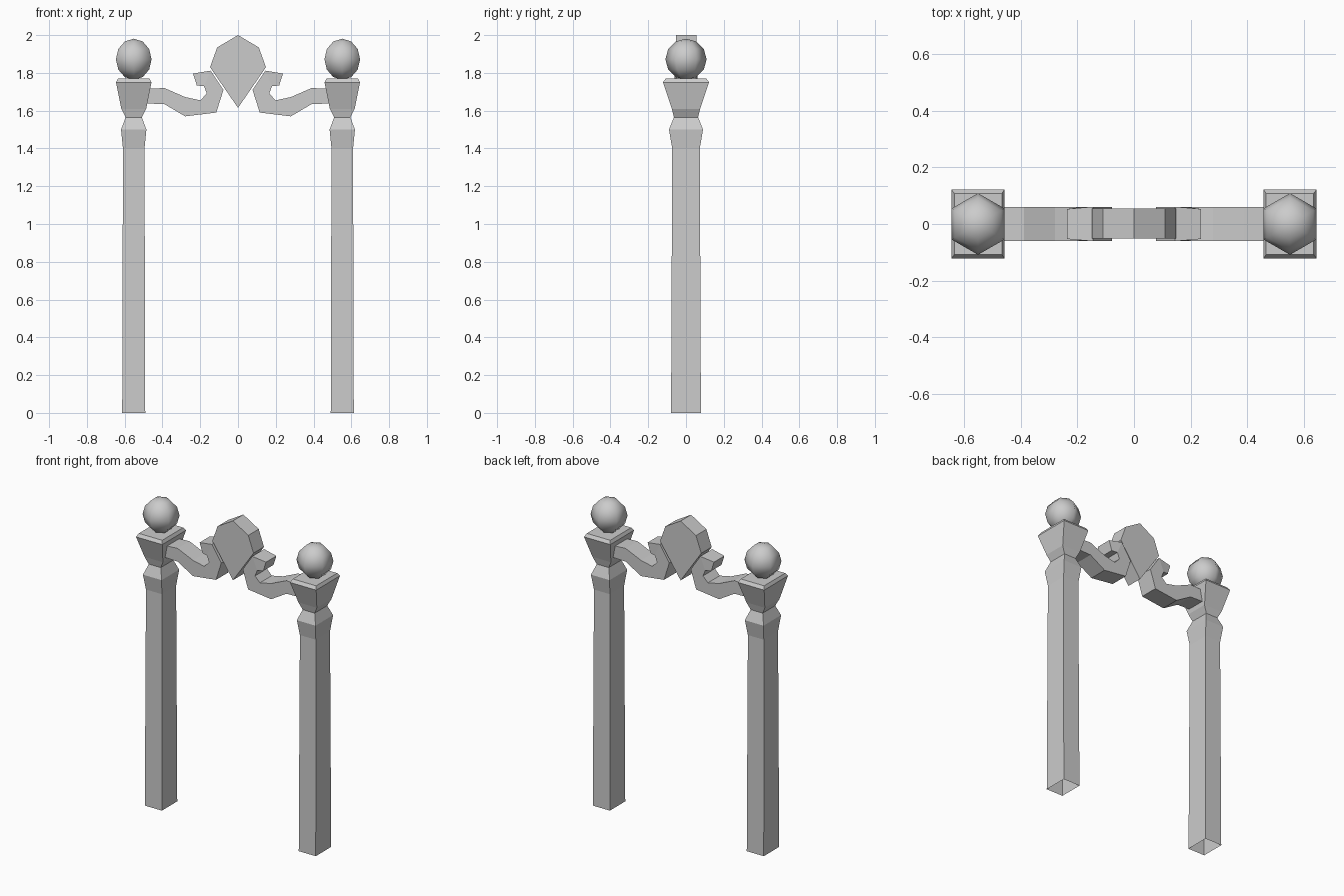
import bpy, bmesh

if "Cube" in bpy.data.objects:
    bpy.data.objects.remove(bpy.data.objects["Cube"])

POST_X = 0.552


def finish(name, bm, mirror=False, smooth=False):
    bmesh.ops.recalc_face_normals(bm, faces=bm.faces)
    for f in bm.faces:
        f.smooth = smooth
    mesh = bpy.data.meshes.new(name)
    bm.to_mesh(mesh)
    bm.free()
    obj = bpy.data.objects.new(name, mesh)
    bpy.context.collection.objects.link(obj)
    if mirror:
        obj.modifiers.new("mirror", 'MIRROR').use_axis[0] = True
    return obj


def loft(bm, sections, cap_start=True):
    """Skin a list of four-cornered sections; cap the ends."""
    loops = [[bm.verts.new(p) for p in s] for s in sections]
    for a, b in zip(loops, loops[1:]):
        for i in range(4):
            j = (i + 1) % 4
            bm.faces.new((a[i], a[j], b[j], b[i]))
    bm.faces.new(loops[-1])
    if cap_start:
        bm.faces.new(loops[0])


# Posts with flared capitals: (z, half width x, half width y), open at the foot
post_profile = [(0, .061, .079), (1.40, .057, .073), (1.50, .067, .09),
                (1.565, .043, .064), (1.61, .066, .075),
                (1.75, .094, .122), (1.77, .084, .108)]
bm = bmesh.new()
loft(bm, [[(POST_X + sx * hx, sy * hy, z)
           for sx, sy in ((-1, -1), (1, -1), (1, 1), (-1, 1))]
          for z, hx, hy in post_profile], cap_start=False)
finish("posts", bm, mirror=True)

# Ball finials, six sided
bm = bmesh.new()
bmesh.ops.create_uvsphere(bm, u_segments=6, v_segments=6, radius=.109)
bmesh.ops.translate(bm, verts=bm.verts, vec=(POST_X, 0, 1.872))
finish("ball_finials", bm, mirror=True, smooth=True)

# Scroll arms: upper/inner point, lower/outer point, half depth
scroll = [((.49, 1.715), (.49, 1.638), .061),
          ((.39, 1.72), (.39, 1.635), .061),
          ((.28, 1.672), (.28, 1.57), .061),
          ((.20, 1.655), (.115, 1.59), .061),
          ((.165, 1.69), (.077, 1.71), .061),
          ((.18, 1.73), (.145, 1.812), .061),
          ((.218, 1.733), (.238, 1.796), .053)]
bm = bmesh.new()
loft(bm, [[(a[0], -d, a[1]), (a[0], d, a[1]), (b[0], d, b[1]), (b[0], -d, b[1])]
          for a, b, d in scroll])
finish("scroll_arms", bm, mirror=True)

# Centre shield plaque
half = [(.11, 1.935), (.148, 1.83)]
outline = [(0, 2.0)] + half + [(0, 1.615)] + [(-x, z) for x, z in reversed(half)]
bm = bmesh.new()
face = bm.faces.new([bm.verts.new((x, -.052, z)) for x, z in outline])
ext = bmesh.ops.extrude_face_region(bm, geom=[face], use_keep_orig=True)
bmesh.ops.translate(bm, vec=(0, .107, 0),
                    verts=[v for v in ext["geom"] if isinstance(v, bmesh.types.BMVert)])
finish("shield_plaque", bm)
